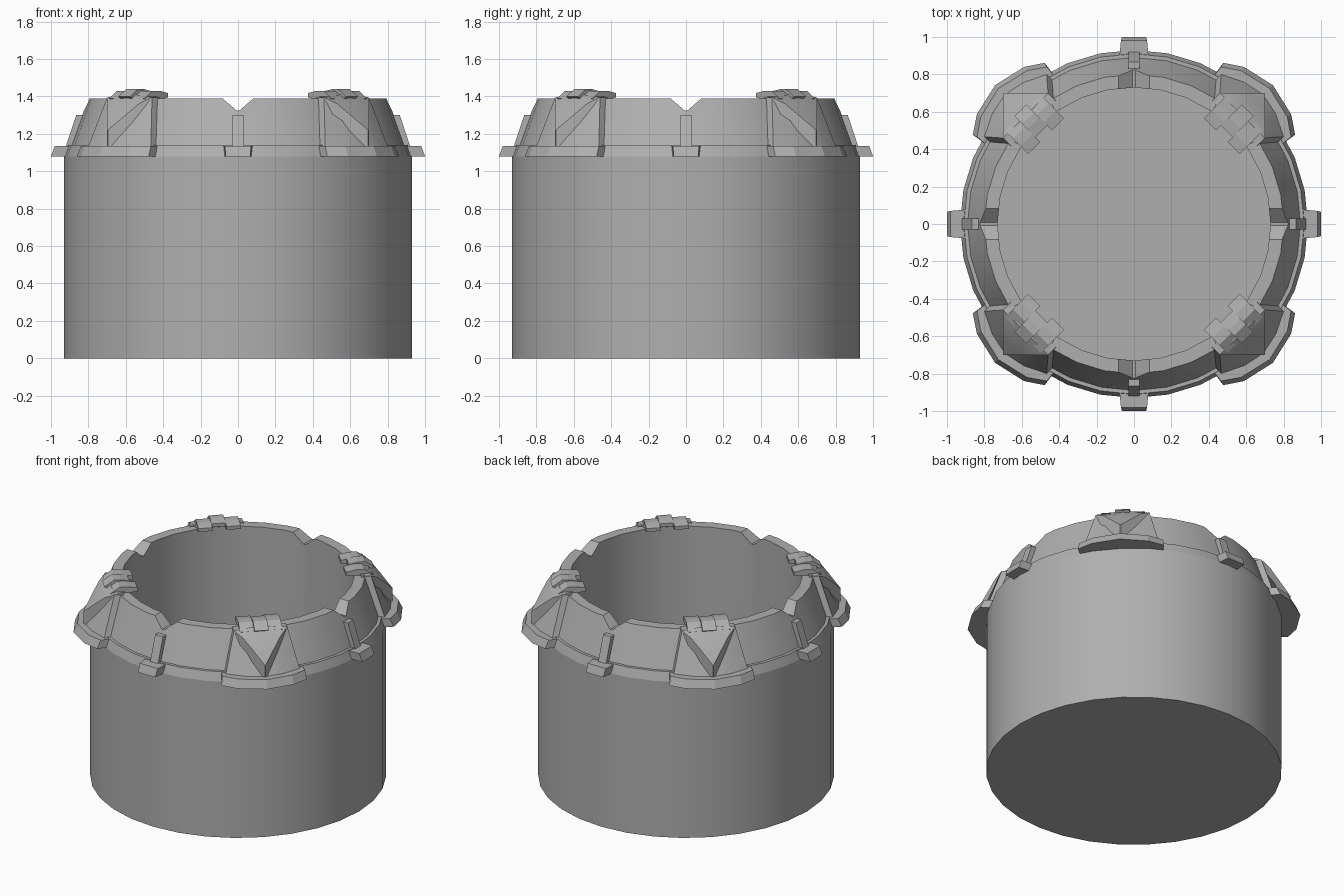
import bpy, bmesh
from math import sin, cos, pi, radians
from mathutils import Matrix

if "Cube" in bpy.data.objects:
    bpy.data.objects.remove(bpy.data.objects["Cube"])

SEG = 32

# Dark grey finish shared by every part
GREY = bpy.data.materials.new("dark_grey")
GREY.diffuse_color = (.43, .43, .43, 1)
GREY.use_nodes = True
GREY.node_tree.nodes["Principled BSDF"].inputs["Base Color"].default_value = GREY.diffuse_color


def loft(name, rings, turn=0.0):
    """Bridge closed rings of equal length, cap both ends, turn about z."""
    bm = bmesh.new()
    loops = [[bm.verts.new(p) for p in r] for r in rings]
    n = len(loops[0])
    for a, b in zip(loops, loops[1:]):
        for i in range(n):
            j = (i + 1) % n
            bm.faces.new((a[i], a[j], b[j], b[i]))
    bm.faces.new(loops[0][::-1])
    bm.faces.new(loops[-1])
    bmesh.ops.recalc_face_normals(bm, faces=bm.faces)
    bmesh.ops.rotate(bm, verts=bm.verts, matrix=Matrix.Rotation(turn, 3, 'Z'))
    me = bpy.data.meshes.new(name)
    bm.to_mesh(me)
    bm.free()
    me.materials.append(GREY)
    ob = bpy.data.objects.new(name, me)
    bpy.context.collection.objects.link(ob)
    return ob


def circle(r, z):
    return [(r * cos(2 * pi * i / SEG), r * sin(2 * pi * i / SEG), z) for i in range(SEG)]


def bar(name, section, y0, y1, turn):
    """Radial (x, z) section extruded sideways."""
    return loft(name, [[(x, y, z) for x, z in section] for y in (y0, y1)], turn)


def smooth(ob, angle):
    bpy.ops.object.select_all(action='DESELECT')
    ob.select_set(True)
    bpy.context.view_layer.objects.active = ob
    bpy.ops.object.shade_smooth_by_angle(angle=radians(angle))


# Hollow drum with stepped, tapering collar
profile = [(.93, 0), (.93, 1.08), (.91, 1.14), (.89, 1.14),
           (.80, 1.39), (.73, 1.39), (.73, .02)]
drum = loft("drum", [circle(r, z) for r, z in profile])

# V notches in the rim on both axes
vee = [(-.008, 1.325), (.008, 1.325), (.152, 1.45), (-.152, 1.45)]
for k in range(2):
    cutter = loft("notch_cutter", [[(x, y, z) for x, z in vee] for y in (-1.2, 1.2)], k * pi / 2)
    cutter.hide_render = True
    mod = drum.modifiers.new("notch", 'BOOLEAN')
    mod.object = cutter
    mod.solver = 'EXACT'
    bpy.context.view_layer.objects.active = drum
    bpy.ops.object.modifier_apply(modifier=mod.name)
    bpy.data.objects.remove(cutter)
smooth(drum, 14)

for k in range(4):
    # Tab and upright post at each axis
    t = k * pi / 2
    loft("collar_tab", [[(.87, -w - .01, z), (r, -w, z), (r, w, z), (.87, w + .01, z)]
                        for r, w, z in ((1.0, .065, 1.08), (.98, .07, 1.135))], t)
    bar("collar_post", [(.84, 1.12), (.925, 1.12), (.865, 1.30), (.815, 1.30)], -.03, .03, t)

    # Diagonal corner: bowed bumper on the collar band
    d = t + pi / 4
    angs = [radians(a) for a in (-16, -10, 0, 10, 16)]
    rings = []
    for z, off in ((1.08, 0), (1.135, -.025)):
        outer = [((r + off) * cos(a), (r + off) * sin(a), z)
                 for a, r in zip(angs, (.985, 1.025, 1.05, 1.025, .985))]
        inner = [(.87 * cos(a), .87 * sin(a), z) for a in (radians(17), 0, radians(-17))]
        rings.append(outer + inner)
    loft("corner_bumper", rings, d)

    # Sloping bowed backing plate, reaching the hood point at its foot
    smooth(loft("corner_plate",
                [[(.76, -w, z), (r, -w, z), (m * .7 + r * .3, -w / 2, z), (m, 0, z),
                  (m * .7 + r * .3, w / 2, z), (r, w, z), (.76, w, z)]
                 for r, m, w, z in ((.897, .98, .237, 1.13), (.82, .835, .17, 1.395))], d), 30)

    # Pointed hood: vertical flanks meeting in an outward edge
    hood = []
    for r, w, z, crown, low in ((.74, .135, 1.40, .015, 1.34), (.82, .17, 1.395, .02, 1.14),
                                (.87, .12, 1.36, .01, 1.13), (.925, .065, 1.295, .004, 1.13),
                                (.987, .003, 1.22, 0, 1.13)):
        hood.append([(r, -w, low), (r, -w, z), (r, 0, z + crown), (r, w, z), (r, w, low)])
    smooth(loft("corner_hood", hood, d), 35)

    # Three fingers hooked over the rim
    for y0, y1, a, b, h in ((-.135, -.045, .665, .84, 1.43), (-.045, .045, .70, .86, 1.44),
                            (.045, .135, .665, .84, 1.43)):
        bar("rim_finger", [(a, h - .035), (a, h - .012), (a + .06, h), (b - .06, h),
                           (b, h - .04), (b - .03, h - .06)], y0, y1, d)
